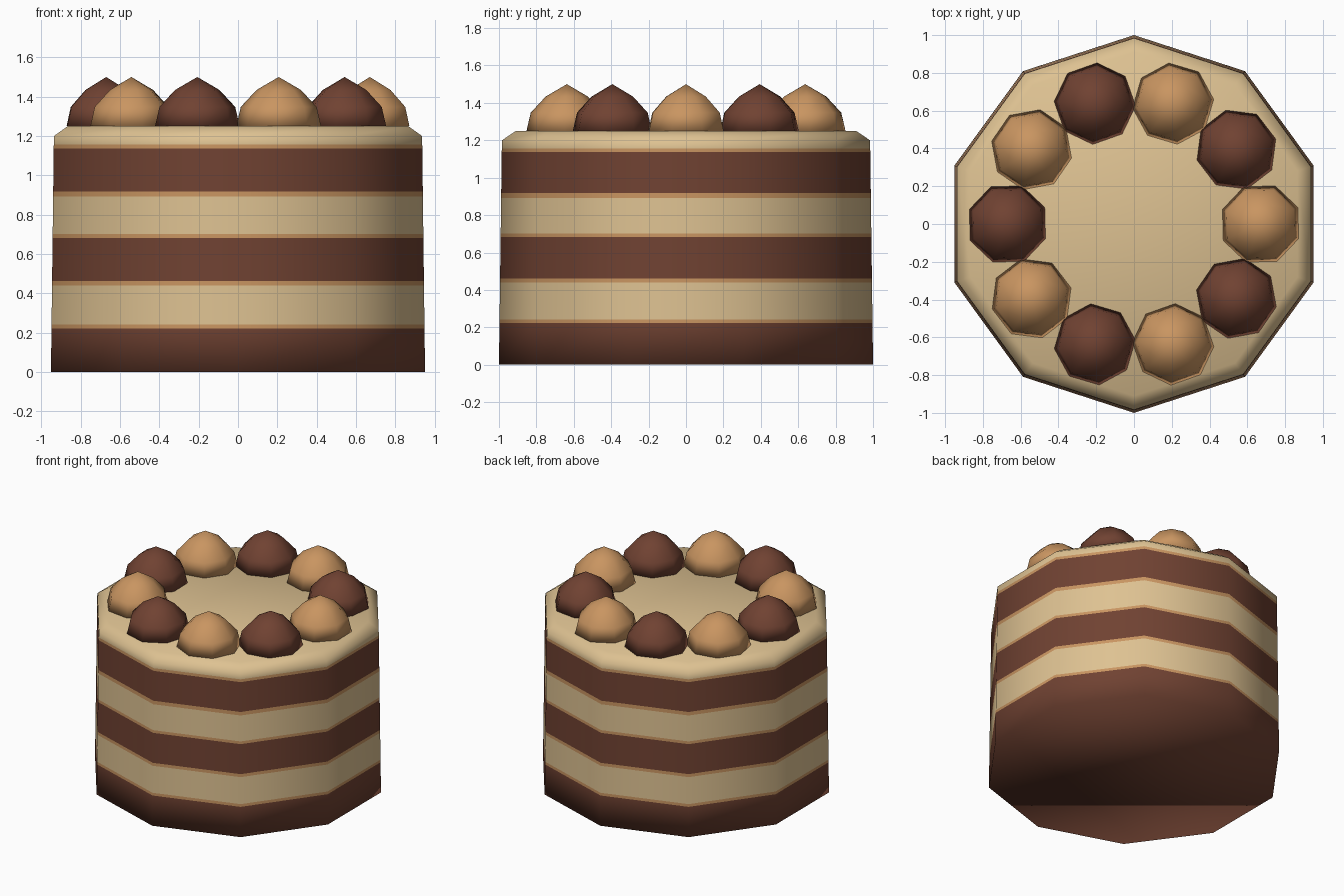
import bpy, bmesh, math

if "Cube" in bpy.data.objects:
    bpy.data.objects.remove(bpy.data.objects["Cube"])


def material(name, srgb):
    m = bpy.data.materials.new(name)
    lin = [((c / 255 + 0.055) / 1.055) ** 2.4 for c in srgb]
    m.diffuse_color = (*lin, 1)
    m.use_nodes = True
    m.node_tree.nodes["Principled BSDF"].inputs["Base Color"].default_value = m.diffuse_color
    return m


chocolate = material("chocolate", (112, 66, 50))
caramel = material("caramel", (201, 149, 97))
cream = material("cream", (222, 194, 146))


def lathe(name, profile, sides, start, mats, loc=(0, 0, 0), tip=False):
    """Revolve (radius, z, material index of the band above) with end caps."""
    bm = bmesh.new()
    rings = []
    for r, z, _ in profile:
        rings.append([bm.verts.new((r * math.cos(start + math.tau * i / sides),
                                    r * math.sin(start + math.tau * i / sides), z))
                      for i in range(sides)])
    bm.faces.new(rings[0][::-1]).material_index = profile[0][2]
    for lower, upper, p in zip(rings, rings[1:], profile):
        for i in range(sides):
            j = (i + 1) % sides
            f = bm.faces.new((lower[i], lower[j], upper[j], upper[i]))
            f.material_index = p[2]
    if tip:
        top = bm.verts.new((0, 0, tip))
        for i in range(sides):
            bm.faces.new((rings[-1][i], rings[-1][(i + 1) % sides], top))
    else:
        bm.faces.new(rings[-1]).material_index = profile[-1][2]
    for f in bm.faces:
        f.smooth = True
    me = bpy.data.meshes.new(name)
    bm.to_mesh(me)
    bm.free()
    for m in mats:
        me.materials.append(m)
    ob = bpy.data.objects.new(name, me)
    ob.location = loc
    bpy.context.collection.objects.link(ob)
    return ob


# Ten-sided cake body: sponge and cream layers split by thin caramel lines
layers = [(0, 0), (0.222, 1), (0.242, 2), (0.44, 1), (0.462, 0), (0.682, 1),
          (0.702, 2), (0.892, 1), (0.918, 0), (1.137, 1), (1.157, 2)]
profile = [(1 - 0.013 * z, z, m) for z, m in layers]
# Bevelled cream rim
profile += [(0.984, 1.2, 2), (0.91, 1.25, 2)]
lathe("cake_body", profile, 10, math.radians(90), [chocolate, caramel, cream])

# Ring of ten alternating piped drops
for k in range(10):
    a = math.radians(36 * k)
    mat = chocolate if k % 2 else caramel
    drop = [(0.216, 1.25, 0), (0.193, 1.348, 0), (0.113, 1.434, 0)]
    lathe("piped_drop", drop, 8, a + math.radians(24), [mat],
          (0.67 * math.cos(a), 0.67 * math.sin(a), 0), tip=1.5)
